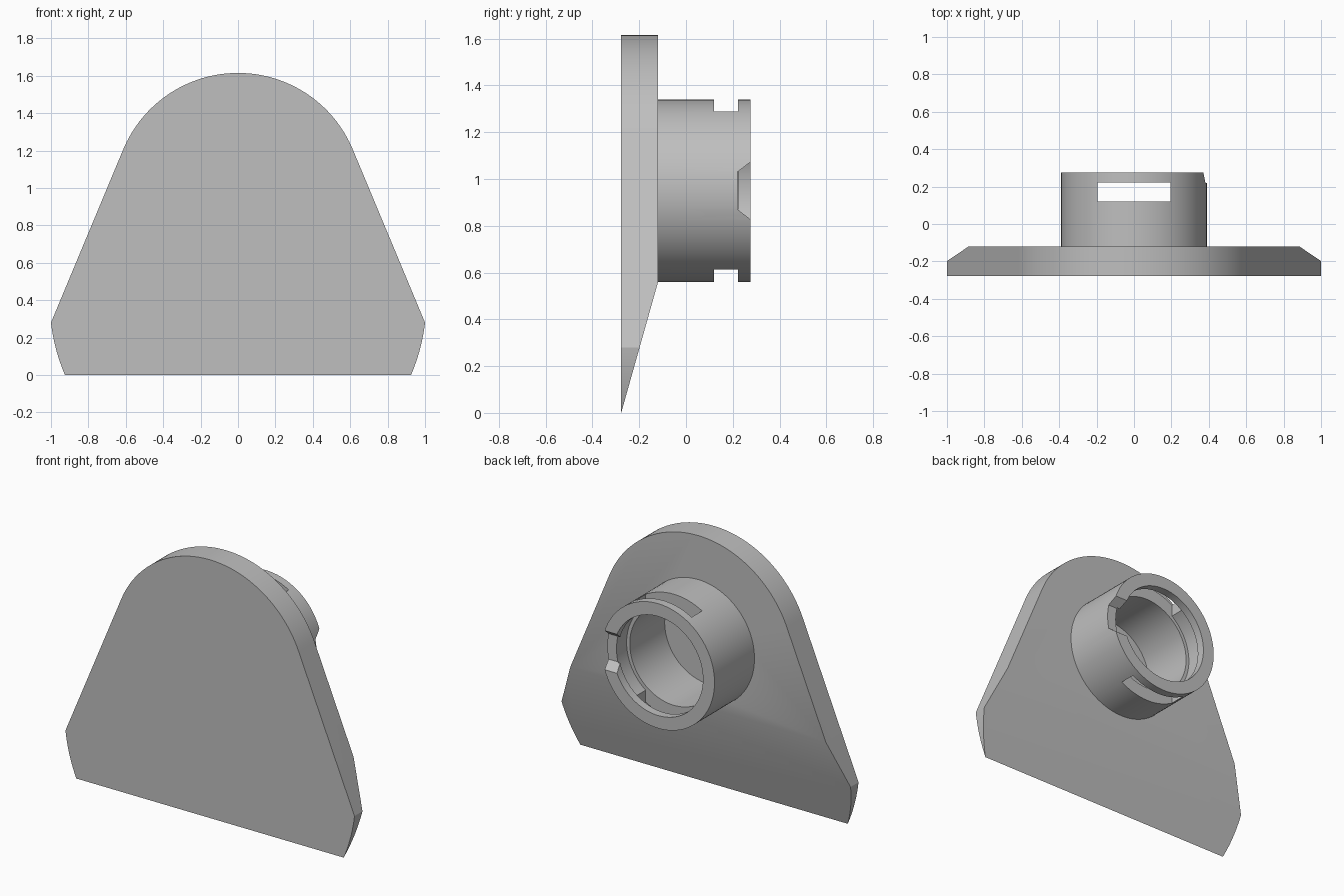
import bpy, bmesh
from math import sin, cos, pi, atan2, sqrt, radians
from mathutils import Vector, Matrix

if "Cube" in bpy.data.objects:
    bpy.data.objects.remove(bpy.data.objects["Cube"], do_unlink=True)

CZ = 0.95                      # height of the collar axis
FRONT, BACK, RIM = -0.277, -0.12, 0.275
SLOT_A, SLOT_B = 0.12, 0.223   # depth range of slots and groove

grey = bpy.data.materials.new("plain grey")
grey.use_nodes = True
grey.diffuse_color = (0.52, 0.52, 0.52, 1)
grey.node_tree.nodes["Principled BSDF"].inputs["Base Color"].default_value = (0.52, 0.52, 0.52, 1)


def finish(bm, name):
    bmesh.ops.recalc_face_normals(bm, faces=bm.faces)
    mesh = bpy.data.meshes.new(name)
    bm.to_mesh(mesh)
    bm.free()
    mesh.materials.append(grey)
    obj = bpy.data.objects.new(name, mesh)
    bpy.context.collection.objects.link(obj)
    return obj


def prism(name, points, push):
    """Extrude a flat outline along a vector."""
    bm = bmesh.new()
    face = bm.faces.new([bm.verts.new(p) for p in points])
    new = bmesh.ops.extrude_face_region(bm, geom=[face])["geom"]
    bmesh.ops.translate(bm, vec=push, verts=[v for v in new if isinstance(v, bmesh.types.BMVert)])
    return finish(bm, name)


def lathe(name, profile, steps=96):
    """Revolve a closed (radius, y) outline around the collar axis."""
    bm = bmesh.new()
    rings = [[bm.verts.new((r * cos(2 * pi * i / steps), y, CZ + r * sin(2 * pi * i / steps)))
              for r, y in profile] for i in range(steps)]
    n = len(profile)
    for i in range(steps):
        a, b = rings[i], rings[(i + 1) % steps]
        for j in range(n):
            k = (j + 1) % n
            bm.faces.new((a[j], a[k], b[k], b[j]))
    return finish(bm, name)


def cut(obj, cutter):
    mod = obj.modifiers.new("cut", "BOOLEAN")
    mod.operation, mod.solver, mod.object = "DIFFERENCE", "EXACT", cutter
    bpy.context.view_layer.objects.active = obj
    bpy.ops.object.modifier_apply(modifier=mod.name)
    bpy.data.objects.remove(cutter, do_unlink=True)


def circle(r, y, steps=96):
    return [(r * cos(2 * pi * i / steps), y, CZ + r * sin(2 * pi * i / steps)) for i in range(steps)]


# Backing plate: right half outline (foot arc, slanted side, crown arc), then mirrored
foot_z, foot_r = 0.398, 1.007
half = []
for i in range(13):
    z = 0.28 * i / 12
    half.append((sqrt(foot_r ** 2 - (z - foot_z) ** 2), z))
crown_r, start = 0.665, atan2(0.38, 0.92)
for i in range(33):
    a = start + (pi / 2 - start) * i / 32
    half.append((crown_r * cos(a), CZ + crown_r * sin(a)))
outline = half + [(-x, z) for x, z in reversed(half[:-1])]
plate = prism("backing_plate", [(x, FRONT, z) for x, z in outline], (0, BACK - FRONT, 0))

# Sloped lower back and blind bore
cut(plate, prism("slope_cutter", [(-2, FRONT, 0), (-2, BACK, 0.558), (-2, BACK + 0.3, 1.638 - 0.0),
                                  (-2, BACK + 0.3, -0.5), (-2, FRONT, -0.5)], (4, 0, 0)))
cut(plate, prism("bore_cutter", circle(0.305, -0.225), (0, 0.5, 0)))

# Collar with an inner groove behind its lip
collar = lathe("collar", [(0.39, BACK), (0.39, RIM), (0.31, RIM), (0.31, SLOT_B),
                          (0.327, SLOT_B), (0.327, SLOT_A), (0.305, SLOT_A), (0.305, BACK)])

# Slots through the top and bottom walls
w = 0.195
cut(collar, prism("slot_cutter", [(-w, SLOT_A, CZ - 1), (w, SLOT_A, CZ - 1),
                                  (w, SLOT_A, CZ + 1), (-w, SLOT_A, CZ + 1)], (0, SLOT_B - SLOT_A, 0)))

# Flared notch in the left side of the rim
cut(collar, prism("notch_cutter", [(0.1, 0.22, CZ - 0.08), (0.1, 0.22, CZ + 0.08), (0.1, 0.25, CZ + 0.08 + 0.0),
                                   (0.1, RIM + 0.05, CZ + 0.16), (0.1, RIM + 0.05, CZ - 0.16),
                                   (0.1, 0.25, CZ - 0.08)][:2] +
                  [(0.1, RIM + 0.055, CZ + 0.164), (0.1, RIM + 0.055, CZ - 0.164)], (0.5, 0, 0)))

# Smooth curved walls, keep crisp edges
for obj in (plate, collar):
    bpy.ops.object.select_all(action="DESELECT")
    obj.select_set(True)
    bpy.context.view_layer.objects.active = obj
    bpy.ops.object.shade_smooth_by_angle(angle=radians(20))
